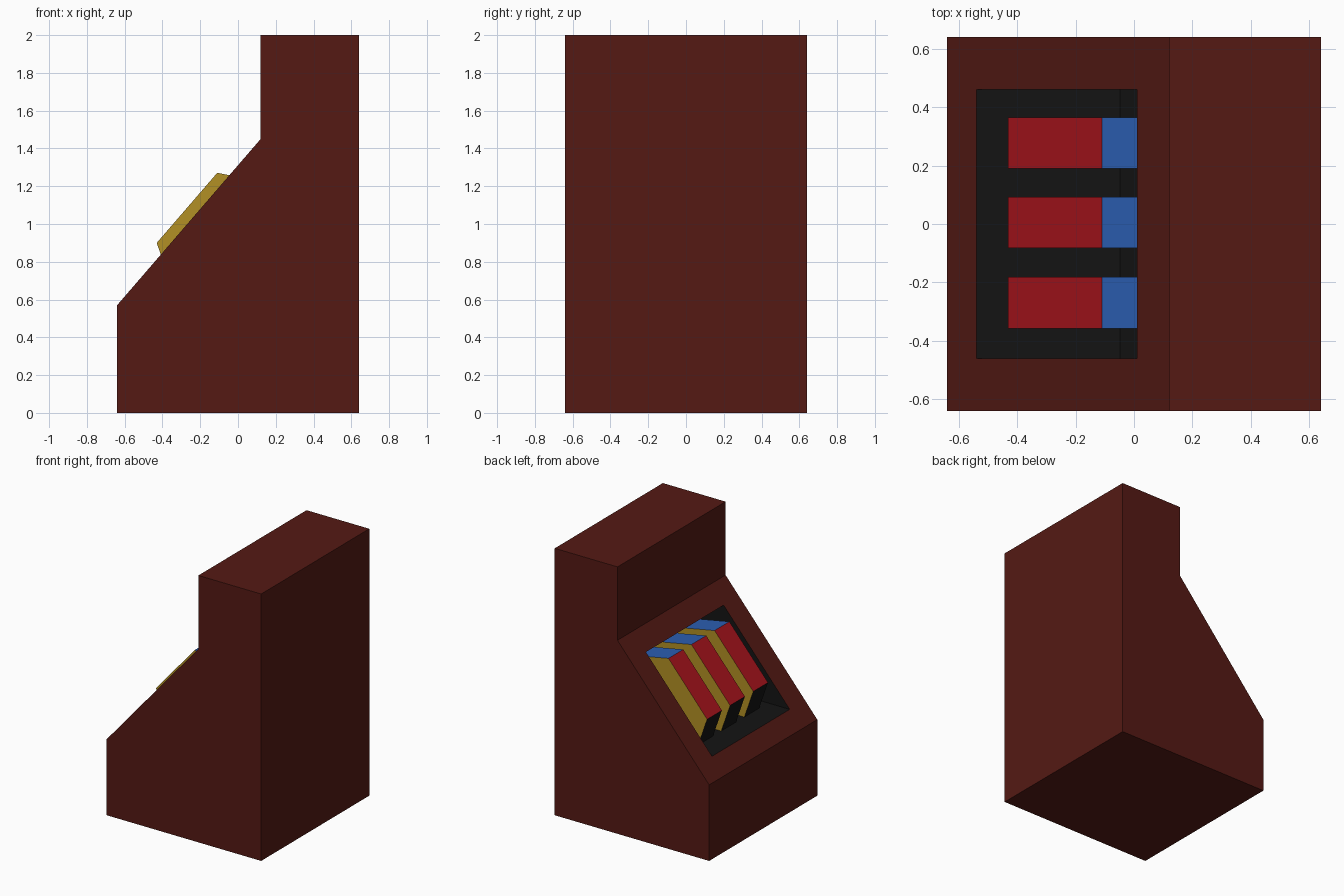
import bpy, bmesh, math
from mathutils import Vector

if "Cube" in bpy.data.objects:
    bpy.data.objects.remove(bpy.data.objects["Cube"])


def material(name, rgb):
    m = bpy.data.materials.new(name)
    m.diffuse_color = (*rgb, 1)
    m.use_nodes = True
    m.node_tree.nodes["Principled BSDF"].inputs["Base Color"].default_value = m.diffuse_color
    return m


maroon = material("maroon", (0.09, 0.01, 0.007))
black = material("black", (0.007, 0.007, 0.007))
red = material("red", (0.4, 0.007, 0.012))
blue = material("blue", (0.025, 0.115, 0.45))
gold = material("gold", (0.45, 0.28, 0.018))


def prism(points, y0, y1):
    """Extrude an x-z profile along y."""
    bm = bmesh.new()
    face = bm.faces.new([bm.verts.new((x, y0, z)) for x, z in points])
    ext = bmesh.ops.extrude_face_region(bm, geom=[face])
    verts = [g for g in ext["geom"] if isinstance(g, bmesh.types.BMVert)]
    bmesh.ops.translate(bm, verts=verts, vec=(0, y1 - y0, 0))
    bmesh.ops.recalc_face_normals(bm, faces=bm.faces[:])
    bm.normal_update()
    return bm


def finish(bm, name, mats):
    me = bpy.data.meshes.new(name)
    bm.to_mesh(me)
    bm.free()
    for m in mats:
        me.materials.append(m)
    ob = bpy.data.objects.new(name, me)
    bpy.context.collection.objects.link(ob)
    return ob


# Cabinet with a sloped front
low, high = Vector((-0.64, 0.57)), Vector((0.12, 1.45))
bm = prism([(-0.64, 0), (0.64, 0), (0.64, 2), (0.12, 2), high, low], -0.64, 0.64)

# Window sunk horizontally into the slope
slope = next(f for f in bm.faces if f.normal.x < -0.5 and f.normal.z > 0.3)
bmesh.ops.inset_individual(bm, faces=[slope], thickness=0.16)
for v in slope.verts:
    x = -0.538 if v.co.x < -0.26 else 0.01
    t = (x - low.x) / (high.x - low.x)
    v.co = (x, math.copysign(0.46, v.co.y), low.lerp(high, t).y)
back = bmesh.ops.extrude_discrete_faces(bm, faces=[slope])["faces"][0]
bmesh.ops.translate(bm, verts=back.verts[:], vec=(0.49, 0, 0))
for f in [back] + [f for e in back.edges for f in e.link_faces]:
    f.material_index = 1
finish(bm, "cabinet", [maroon, black])

# Three six-sided reels in the window
angle = math.atan2(high.y - low.y, high.x - low.x)
radius, cx, cz = 0.49, 0.051, 0.808
hexagon = [(cx + radius * math.cos(angle + i * math.pi / 3),
            cz + radius * math.sin(angle + i * math.pi / 3)) for i in range(6)]
for i, y in enumerate((-0.269, 0.005, 0.277)):
    bm = prism(hexagon, y - 0.0875, y + 0.0875)
    for f in bm.faces:
        n = f.normal
        if abs(n.y) > 0.5:
            f.material_index = 0
        else:
            side = round((math.atan2(n.z, n.x) - angle - math.pi / 6) / (math.pi / 3)) % 6
            f.material_index = (2, 1, 3, 2, 1, 3)[side]
    finish(bm, f"reel_{i + 1}", [gold, red, blue, black])
